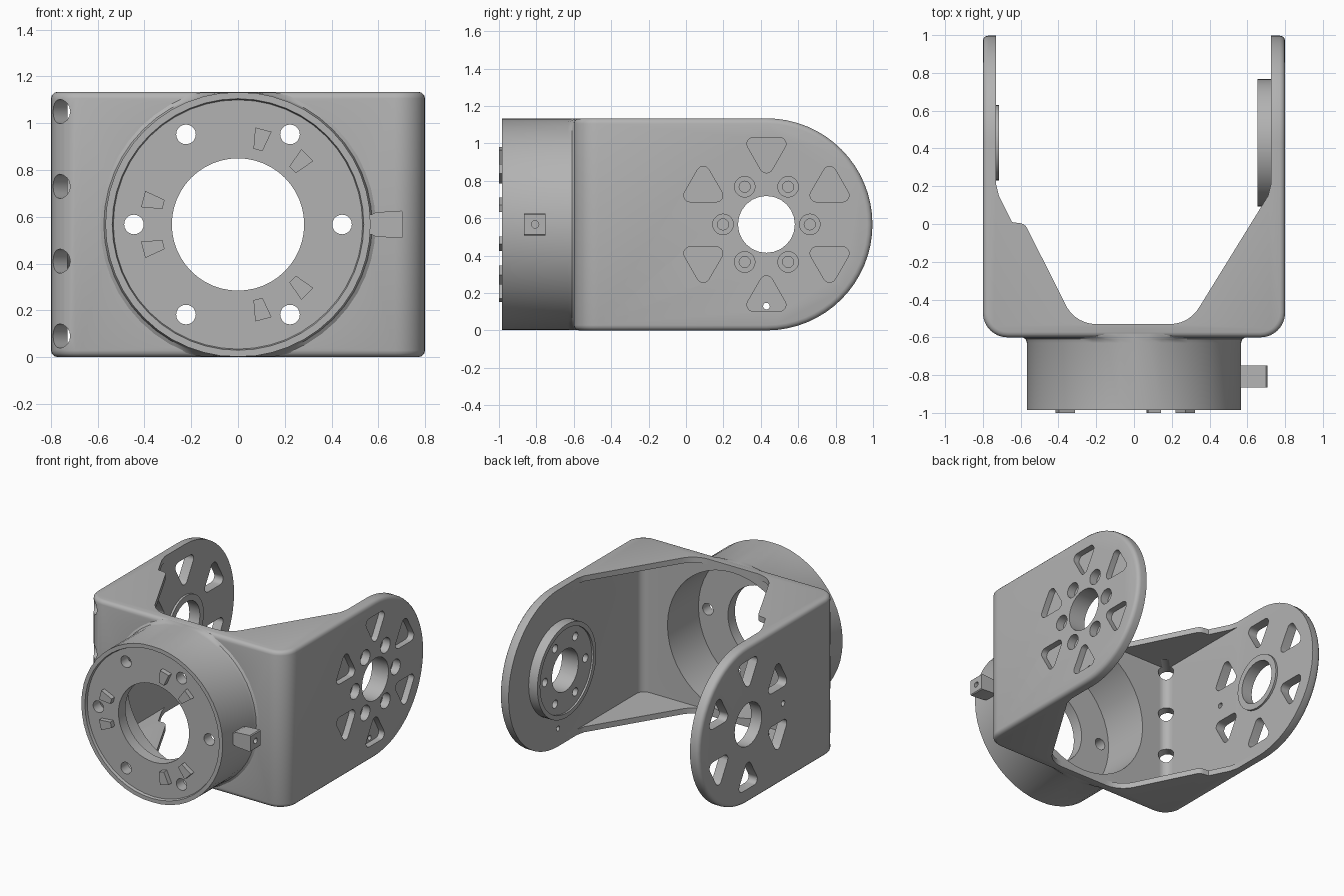
import bpy, bmesh
from math import sin, cos, pi, radians

cube = bpy.data.objects.get("Cube")
if cube:
    bpy.data.objects.remove(cube)

grey = bpy.data.materials.new("plain grey")
grey.use_nodes = True
grey.diffuse_color = (0.45, 0.45, 0.45, 1)
grey.node_tree.nodes["Principled BSDF"].inputs["Base Color"].default_value = (0.45, 0.45, 0.45, 1)

H = 1.134          # bracket height
MID = H / 2        # shared axis height and end radius
HUB = (0.43, MID)  # pivot centre on the arms (y, z)
PLACE = {"x": lambda u, v, w: (w, u, v),
         "y": lambda u, v, w: (u, w, v),
         "z": lambda u, v, w: (u, v, w)}


def arc(c, r, start, end, n):
    return [(c[0] + r * cos(radians(start + (end - start) * i / n)),
             c[1] + r * sin(radians(start + (end - start) * i / n))) for i in range(n + 1)]


def circle(c, r, n=24):
    return arc(c, r, 0, 360, n)[:-1]


def ring(c, r, count, first=0):
    """Centres spread evenly on a circle, with their angles."""
    out = []
    for k in range(count):
        a = first + 360 * k / count
        out.append(((c[0] + r * cos(radians(a)), c[1] + r * sin(radians(a))), a))
    return out


def prisms(name, outlines, axis, lo, hi):
    """Extrude flat outlines along an axis into one object."""
    bm = bmesh.new()
    for pts in outlines:
        a = [bm.verts.new(PLACE[axis](u, v, lo)) for u, v in pts]
        b = [bm.verts.new(PLACE[axis](u, v, hi)) for u, v in pts]
        bm.faces.new(a)
        bm.faces.new(b[::-1])
        for i in range(len(pts)):
            j = (i + 1) % len(pts)
            bm.faces.new((a[j], a[i], b[i], b[j]))
    return finish(name, bm)


def finish(name, bm):
    bmesh.ops.recalc_face_normals(bm, faces=bm.faces)
    me = bpy.data.meshes.new(name)
    bm.to_mesh(me)
    bm.free()
    me.materials.append(grey)
    ob = bpy.data.objects.new(name, me)
    bpy.context.collection.objects.link(ob)
    return ob


def select(ob):
    bpy.ops.object.select_all(action="DESELECT")
    ob.select_set(True)
    bpy.context.view_layer.objects.active = ob


def combine(ob, other, operation="DIFFERENCE"):
    mod = ob.modifiers.new("bool", "BOOLEAN")
    mod.object, mod.operation, mod.solver = other, operation, "EXACT"
    select(ob)
    bpy.ops.object.modifier_apply(modifier=mod.name)
    bpy.data.objects.remove(other)


def cut(ob, outlines, axis, lo, hi):
    combine(ob, prisms("cutter", outlines, axis, lo, hi))


def rounded_triangle(c, a):
    """Triangle whose tip points back to the hub."""
    pts = []
    for k in (180, 300, 420):
        t = a + k
        p = (c[0] + 0.08 * cos(radians(t)), c[1] + 0.08 * sin(radians(t)))
        pts += arc(p, 0.035, t - 60, t + 60, 6)
    return pts


# Bracket envelope: rounded front corners crossed with a round-ended side outline
bracket = prisms("bracket", [arc((-0.67, -0.47), 0.13, 180, 270, 8)
                             + arc((0.67, -0.47), 0.13, 270, 360, 8)
                             + [(0.8, 1.2), (-0.8, 1.2)]], "z", -0.2, H + 0.2)
side = [(-0.9, 0)] + arc(HUB, MID, -90, 90, 32) + [(-0.9, H)]
combine(bracket, prisms("side_outline", [side], "x", -1, 1), "INTERSECT")
bev = bracket.modifiers.new("bevel", "BEVEL")
bev.width, bev.segments, bev.limit_method = 0.028, 3, "ANGLE"
select(bracket)
bpy.ops.object.modifier_apply(modifier=bev.name)

# Inner room between the arms, leaving thin top and bottom webs
room = (arc((-0.67, -0.47), 0.06, 180, 270, 5) + arc((0.665, -0.47), 0.06, 270, 360, 5)
        + [(0.725, 1.2), (-0.73, 1.2)])
cut(bracket, [room], "z", 0.04, H - 0.04)

# Opening that gives the webs their sloped and stepped edge
opening = ([(-0.73, 1.2), (-0.73, 0.21), (-0.715, 0.15), (-0.645, 0.01)]
           + arc((-0.61, -0.045), 0.05, 90, 30, 4)
           + arc((-0.2, -0.35), 0.18, 210, 270, 6)
           + arc((0.19, -0.35), 0.18, 270, 330, 6)
           + [(0.71, 0.15), (0.725, 0.21), (0.725, 1.2)])
cut(bracket, [opening], "z", -0.2, H + 0.2)

# Bore through the front wall
cut(bracket, [circle((0, MID), 0.52, 48)], "y", -0.7, -0.5)

# Left arm disc, then its holes, screw seats and shallow pockets
combine(bracket, prisms("arm_disc", [circle(HUB, 0.337, 48)], "x", 0.655, 0.76), "UNION")
cut(bracket, [circle(HUB, 0.305, 48)], "x", 0.6, 0.668)
cut(bracket, [circle(HUB, 0.152)], "x", 0.6, 0.9)
screws = ring(HUB, 0.232, 6)
cut(bracket, [circle(c, 0.055, 20) for c, a in screws], "x", 0.74, 0.9)
cut(bracket, [circle(c, 0.03, 12) for c, a in screws], "x", 0.6, 0.9)
windows = [rounded_triangle(c, a) for c, a in ring(HUB, 0.39, 6, 30)]
cut(bracket, windows, "x", 0.755, 0.9)
cut(bracket, [circle((0.43, 0.13), 0.018, 12)], "x", 0.6, 0.9)

# Right arm collar, open windows and holes
combine(bracket, prisms("arm_collar", [circle(HUB, 0.2, 32)], "x", -0.76, -0.715), "UNION")
cut(bracket, [circle(HUB, 0.155)], "x", -0.9, -0.6)
cut(bracket, windows + [circle((0.03, MID), 0.02, 12)], "x", -0.9, -0.6)

# Diagonal holes along the right front corner
bm = bmesh.new()
for k in range(4):
    z = 0.09 + 0.32 * k
    ends = []
    for d in (-0.12, 0.12):
        ends.append([bm.verts.new((-0.755 + d + u, -0.555 + d - u, z + v))
                     for u, v in [(p[0] * 0.7071, p[1]) for p in circle((0, 0), 0.052, 16)]])
    bm.faces.new(ends[0])
    bm.faces.new(ends[1][::-1])
    for i in range(16):
        j = (i + 1) % 16
        bm.faces.new((ends[0][j], ends[0][i], ends[1][i], ends[1][j]))
combine(bracket, finish("corner_cutter", bm))

# Front housing: turned cup with a flared root and a thin raised rim
profile = [(0.283, -0.965), (0.533, -0.965), (0.538, -0.985), (0.567, -0.985),
           (0.567, -0.63), (0.574, -0.61), (0.595, -0.596), (0.595, -0.56),
           (0.52, -0.56), (0.52, -0.885), (0.283, -0.885)]
bm = bmesh.new()
N = 48
rings = [[bm.verts.new((r * cos(2 * pi * i / N), y,
                        min(max(MID + r * sin(2 * pi * i / N), 0.002), H - 0.002)))
          for i in range(N)] for r, y in profile]
for k in range(len(rings)):
    a, b = rings[k], rings[(k + 1) % len(rings)]
    for i in range(N):
        j = (i + 1) % N
        bm.faces.new((a[i], a[j], b[j], b[i]))
housing = finish("housing", bm)
cut(housing, [circle(c, 0.042, 20) for c, a in ring((0, MID), 0.445, 6)], "y", -1.1, -0.8)

# Raised wedge keys on the housing face
keys = []
for centre in (60, 180, 300):
    for a in (centre - 15, centre + 15):
        ca, sa = cos(radians(a)), sin(radians(a))
        keys.append([(r * ca - t * sa, MID + r * sa + t * ca)
                     for r, t in ((0.33, -0.02), (0.42, -0.036), (0.42, 0.036), (0.33, 0.02))])
face_keys = prisms("face_keys", keys, "y", -1, -0.95)

# Side tab with a small hole in its end
tab = prisms("side_tab", [[(0.54, 0.525), (0.57, 0.525), (0.59, 0.515), (0.7, 0.508),
                           (0.706, 0.514), (0.706, 0.62), (0.7, 0.626), (0.59, 0.619),
                           (0.57, 0.609), (0.54, 0.609)]], "y", -0.865, -0.75)
cut(tab, [circle((-0.807, MID), 0.02, 12)], "x", 0.62, 0.8)

for ob in (bracket, housing, face_keys, tab):
    select(ob)
    bpy.ops.object.shade_smooth_by_angle(angle=radians(32))
